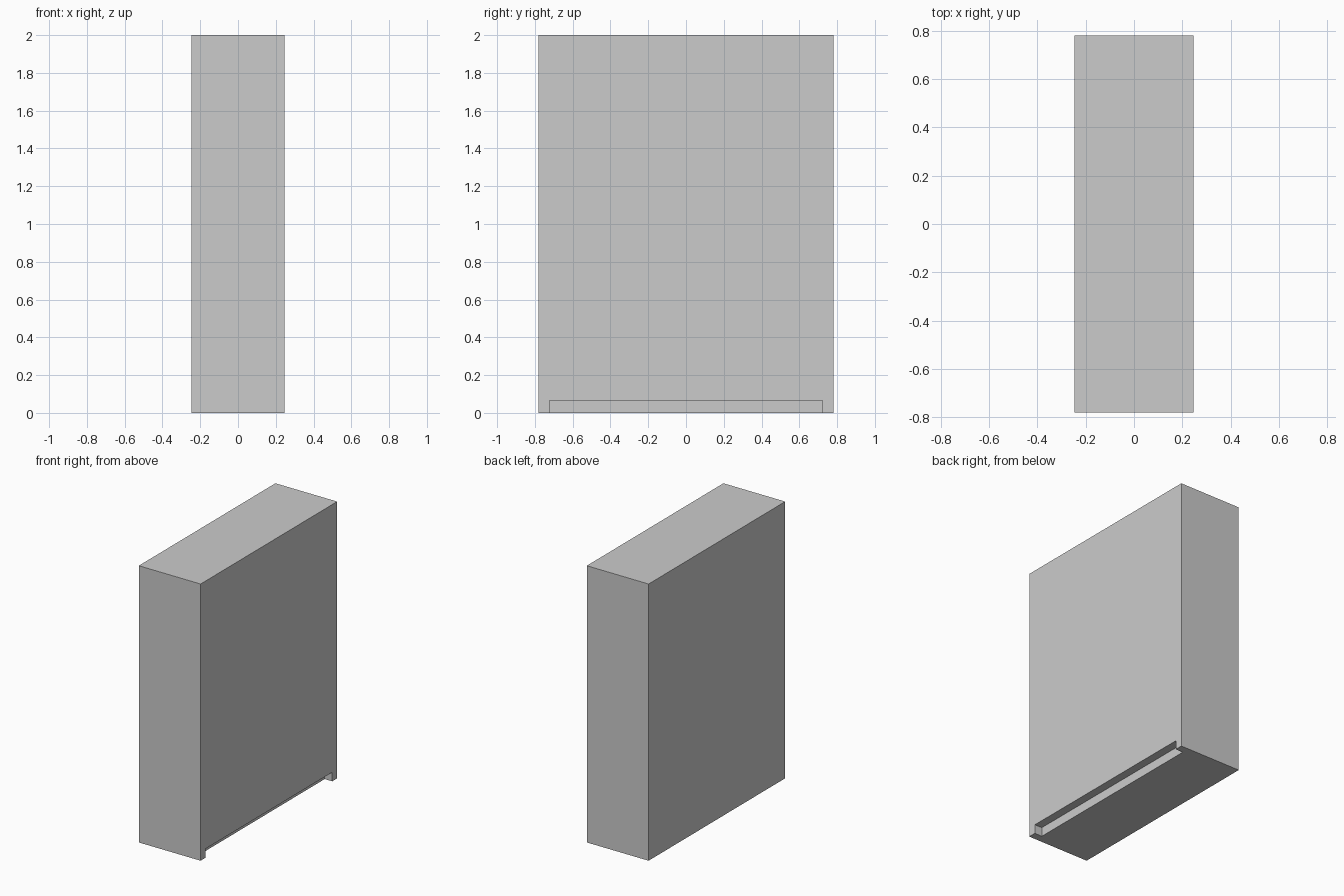
import bpy

if "Cube" in bpy.data.objects:
    bpy.data.objects.remove(bpy.data.objects["Cube"])


def box(name, x, y, z):
    """Axis-aligned box from (min, max) pairs."""
    bpy.ops.mesh.primitive_cube_add(
        size=1, location=(sum(x) / 2, sum(y) / 2, sum(z) / 2))
    ob = bpy.context.object
    ob.name = name
    ob.scale = (x[1] - x[0], y[1] - y[0], z[1] - z[0])
    bpy.ops.object.transform_apply(location=True, rotation=False, scale=True)
    return ob


HALF_X, HALF_Y, HEIGHT = 0.247, 0.78, 2.0
RECESS_DEPTH, RECESS_HALF_Y, RECESS_HEIGHT = 0.06, 0.723, 0.065

# Main cabinet body
body = box("cabinet_body", (-HALF_X, HALF_X), (-HALF_Y, HALF_Y), (0, HEIGHT))

# Toe-kick recess along the bottom of the +x face
cutter = box("toe_kick_cutter", (HALF_X - RECESS_DEPTH, HALF_X + 0.1),
             (-RECESS_HALF_Y, RECESS_HALF_Y), (-0.1, RECESS_HEIGHT))
cutter.hide_render = True
cutter.hide_set(True)

cut = body.modifiers.new("toe_kick", 'BOOLEAN')
cut.operation = 'DIFFERENCE'
cut.solver = 'EXACT'
cut.object = cutter
